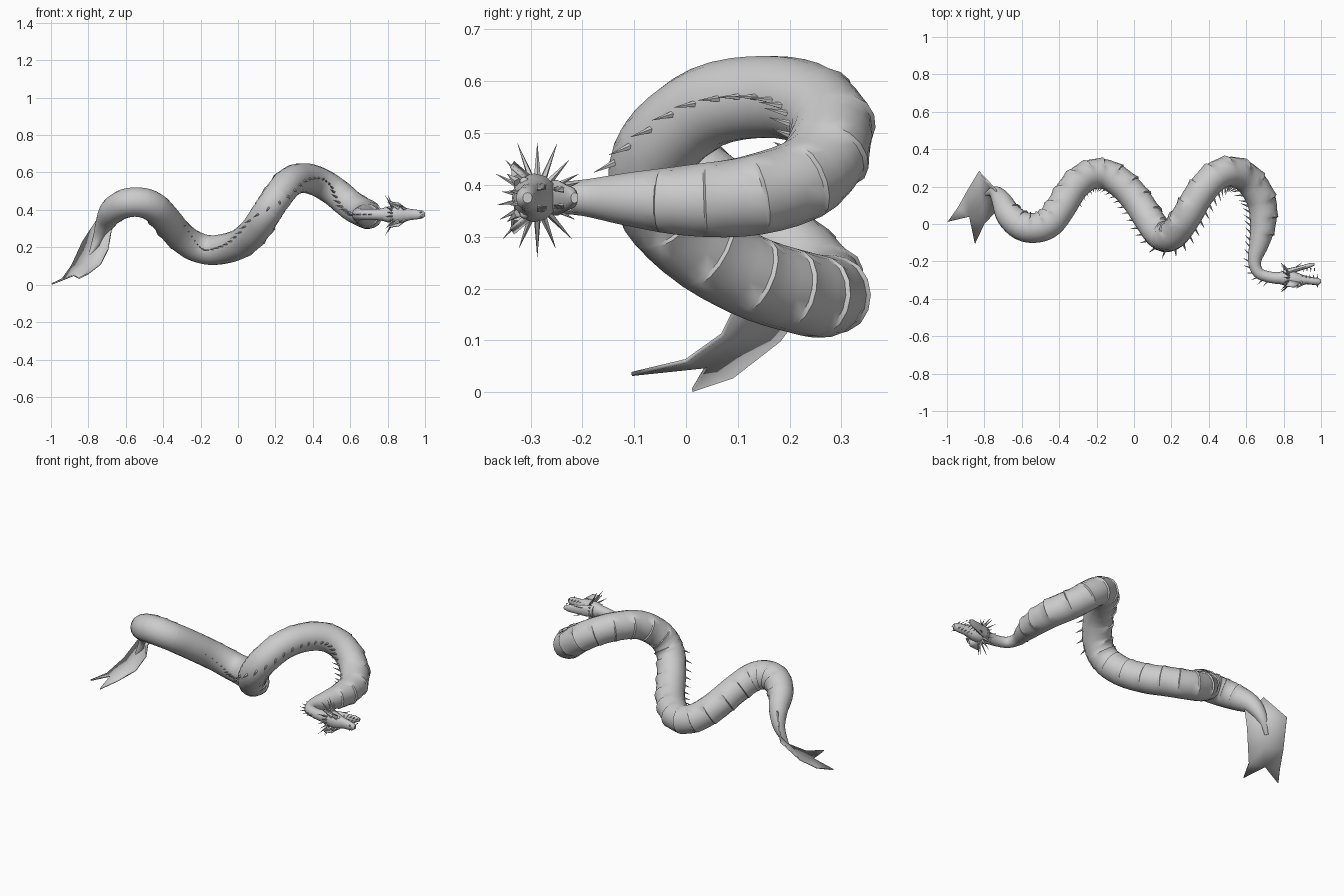
import bpy, bmesh, math
from mathutils import Vector, Matrix

if "Cube" in bpy.data.objects:
    bpy.data.objects.remove(bpy.data.objects["Cube"], do_unlink=True)

grey = bpy.data.materials.new("scale_grey")
grey.use_nodes = True
grey.diffuse_color = (0.6, 0.6, 0.6, 1)
grey.node_tree.nodes["Principled BSDF"].inputs["Base Color"].default_value = (0.6, 0.6, 0.6, 1)


def finish(name, bm, angle=45):
    bmesh.ops.recalc_face_normals(bm, faces=bm.faces)
    mesh = bpy.data.meshes.new(name)
    bm.to_mesh(mesh)
    bm.free()
    mesh.materials.append(grey)
    ob = bpy.data.objects.new(name, mesh)
    bpy.context.collection.objects.link(ob)
    bpy.ops.object.select_all(action='DESELECT')
    ob.select_set(True)
    bpy.context.view_layer.objects.active = ob
    bpy.ops.object.shade_smooth_by_angle(angle=math.radians(angle))
    return ob


def loft(name, rings, angle=45):
    bm = bmesh.new()
    rows = [[bm.verts.new(p) for p in ring] for ring in rings]
    n = len(rows[0])
    for a, b in zip(rows, rows[1:]):
        for i in range(n):
            j = (i + 1) % n
            bm.faces.new((a[i], a[j], b[j], b[i]))
    bm.faces.new(rows[0])
    bm.faces.new(rows[-1])
    return finish(name, bm, angle)


def spikes(name, items, sides=5):
    # each item: base point, tip point, base radius
    bm = bmesh.new()
    for base, tip, r in items:
        base, tip = Vector(base), Vector(tip)
        d = tip - base
        m = (Matrix.Translation((base + tip) / 2)
             @ d.to_track_quat('Z', 'Y').to_matrix().to_4x4())
        bmesh.ops.create_cone(bm, cap_ends=True, segments=sides, radius1=r,
                              radius2=r * 0.04, depth=d.length, matrix=m)
    return finish(name, bm, 30)


# Body centre line from tail to head: x, y, z, radius
PATH = [Vector(p) for p in (
    (-.79, .16, .16, .010), (-.745, .17, .25, .032), (-.71, .13, .33, .052),
    (-.67, .05, .395, .070), (-.60, -.01, .435, .078), (-.52, -.02, .44, .08),
    (-.45, .01, .415, .08), (-.39, .09, .355, .08), (-.32, .20, .27, .08),
    (-.24, .26, .21, .08), (-.15, .265, .185, .08), (-.06, .21, .195, .08),
    (.02, .12, .225, .08), (.09, .01, .29, .08), (.15, -.065, .38, .08),
    (.21, -.055, .47, .08), (.28, .04, .55, .08), (.35, .16, .57, .08),
    (.43, .25, .55, .08), (.52, .28, .495, .08), (.61, .24, .42, .08),
    (.68, .13, .38, .078), (.69, .01, .37, .070), (.67, -.1, .372, .054),
    (.645, -.195, .375, .036), (.665, -.26, .375, .030),
    (.73, -.285, .375, .030), (.80, -.29, .375, .034))]


def sample(t):
    i = min(int(t), len(PATH) - 2)
    f = t - i
    p0, p1 = PATH[max(i - 1, 0)], PATH[i]
    p2, p3 = PATH[i + 1], PATH[min(i + 2, len(PATH) - 1)]
    return 0.5 * (2 * p1 + (p2 - p0) * f + (2 * p0 - 5 * p1 + 4 * p2 - p3) * f * f
                  + (3 * p1 - p0 - 3 * p2 + p3) * f ** 3)


def frame(t):
    # point, tangent, direction of the back, sideways direction, radius
    t = min(max(t, 0), len(PATH) - 1)
    p = sample(t)
    tan = (sample(min(t + .05, len(PATH) - 1)) - sample(max(t - .05, 0))).to_3d().normalized()
    back = tan.cross(Vector((0, 0, 1))).normalized()
    return p.to_3d(), tan, back, tan.cross(back), p.w


# Body with overlapping belly plates
SIDES = 18
rings = []
steps = (len(PATH) - 1) * 4
for k in range(steps + 1):
    t = k / 4
    lifts = [0.0]
    if 10 < k < steps - 16 and k % 3 == 0:
        lifts = [0.008, 0.0]
    for n, lift in enumerate(lifts):
        p, tan, back, side, r = frame(t + 0.03 * n)
        ring = []
        for i in range(SIDES):
            a = 2 * math.pi * i / SIDES
            belly = max(0, -math.cos(a) - 0.3)
            ring.append(p + (r + lift * min(1, 2 * belly)) * (math.cos(a) * back + math.sin(a) * side))
        rings.append(ring)
loft("body", rings, 50)

# Row of spines down the back
items = []
t = 7.5
while t < len(PATH) - 1.8:
    p, tan, back, side, r = frame(t)
    size = min(.036, .014 + .003 * (t - 7.5)) * (0.55 + 0.45 * r / .08)
    items.append((p + back * (r - .006), p + back * (r + size) - tan * size * .7, size * .2))
    t += .36
spikes("back_spines", items)

# Forked tail fin: left edge, middle, right edge of every row
bm = bmesh.new()
ROWS = (((-.745, .19, .36), (-.72, .15, .32), (-.675, .11, .31)),
        ((-.83, .28, .23), (-.755, .18, .21), (-.695, .11, .19)),
        ((-.89, .18, .10), (-.81, .115, .11), (-.735, .07, .11)),
        ((-.94, .09, .03), (-.88, .04, .05), (-.80, .0, .06)))
rows = [[bm.verts.new(p) for p in row] for row in ROWS]
for a, b in zip(rows, rows[1:]):
    for i in range(2):
        bm.faces.new((a[i], a[i + 1], b[i + 1], b[i]))
left, mid, right = rows[-1]
bm.faces.new((left, mid, bm.verts.new((-.995, .012, .004))))
bm.faces.new((mid, right, bm.verts.new((-.85, -.105, .035))))
fin = finish("tail_fin", bm, 60)
mod = fin.modifiers.new("thickness", 'SOLIDIFY')
mod.thickness = 0.008
mod.offset = 0

# Head: the crown faces -y and the jaw opens towards +y
HZ = .375


def head_part(name, sections):
    # each section: x, crown y, chin y, half width
    out = []
    for x, y0, y1, w in sections:
        ring = []
        for i in range(12):
            a = 2 * math.pi * i / 12
            c, s = math.cos(a), math.sin(a)
            ring.append((x, (y0 + y1) / 2 - c * (y1 - y0) / 2,
                         HZ + w * math.copysign(abs(s) ** .8, s)))
        out.append(ring)
    loft(name, out, 40)


head_part("skull", ((.76, -.315, -.262, .030), (.80, -.328, -.25, .042),
                    (.85, -.336, -.25, .047), (.885, -.333, -.265, .040),
                    (.92, -.322, -.278, .030), (.955, -.325, -.285, .026),
                    (.985, -.328, -.29, .021), (1.0, -.315, -.297, .010)))
head_part("lower_jaw", ((.80, -.285, -.242, .034), (.85, -.262, -.232, .034),
                        (.90, -.246, -.220, .026), (.94, -.234, -.209, .021),
                        (.965, -.222, -.208, .010)))

# Teeth, mane, brow horns and chin barbs, mirrored across the head
teeth, mane, horns, barbs = [], [], [], []
for s in (-1, 1):
    for i in range(5):
        x, w = .90 + .02 * i, .025 - .002 * i
        teeth.append(((x, -.288, HZ + s * w), (x, -.268, HZ + s * w), .004))
        x -= .015
        teeth.append(((x, -.235, HZ + s * w * .8), (x, -.257, HZ + s * w * .8), .004))
    horns.append(((.86, -.325, HZ + s * .035), (.80, -.338, HZ + s * .064), .012))
    horns.append(((.89, -.325, HZ + s * .03), (.865, -.345, HZ + s * .046), .009))
    barbs.append(((.86, -.236, HZ + s * .02), (.90, -.205, HZ + s * .03), .005))
    barbs.append(((.975, -.32, HZ + s * .01), (.985, -.342, HZ + s * .014), .006))
for i in range(18):
    a = 2 * math.pi * (i + .5) / 18
    c, s = math.cos(a), math.sin(a)
    reach = .062 + .044 * abs(s) + (.008 if i % 2 else 0)
    mane.append(((.83, -.287 + .033 * c, HZ + .038 * s),
                 (.80 - .015 * (i % 2), -.287 + reach * c, HZ + reach * s), .007))
spikes("teeth", teeth, 4)
spikes("mane_spikes", mane)
spikes("brow_horns", horns)
spikes("chin_barbs", barbs)

# Cheek frills behind the brows
for s, label in ((1, "upper"), (-1, "lower")):
    bm = bmesh.new()
    pts = ((.89, -.315, .036), (.86, -.34, .058), (.81, -.335, .066), (.83, -.305, .04))
    bm.faces.new([bm.verts.new((x, y, HZ + s * z)) for x, y, z in pts])
    frill = finish(label + "_cheek_frill", bm)
    frill.modifiers.new("thickness", 'SOLIDIFY').thickness = 0.006

# Eyes
bm = bmesh.new()
for s in (-1, 1):
    bmesh.ops.create_uvsphere(bm, u_segments=10, v_segments=8, radius=.009,
                              matrix=Matrix.Translation((.892, -.312, HZ + s * .031)))
finish("eyes", bm)
